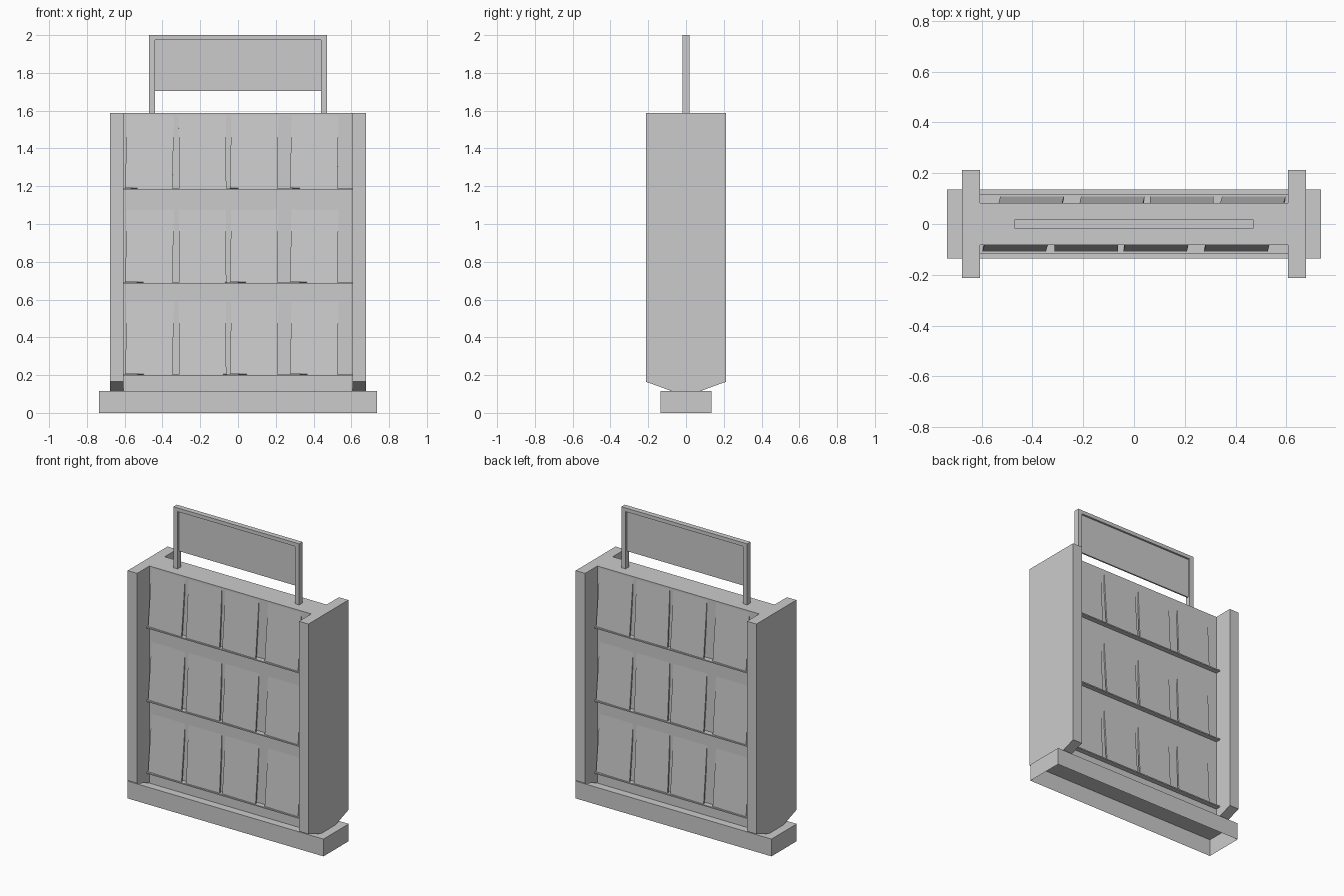
import bpy, bmesh, math
from mathutils import Matrix, Vector

if "Cube" in bpy.data.objects:
    bpy.data.objects.remove(bpy.data.objects["Cube"])

def finish(name, bm):
    bmesh.ops.recalc_face_normals(bm, faces=bm.faces)
    me = bpy.data.meshes.new(name)
    bm.to_mesh(me)
    bm.free()
    ob = bpy.data.objects.new(name, me)
    bpy.context.collection.objects.link(ob)
    return ob

def box(name, x, y, z, open_bottom=False):
    """Box from (min, max) pairs."""
    bm = bmesh.new()
    bmesh.ops.create_cube(bm, size=1)
    for v in bm.verts:
        v.co = Vector([p[0] if c < 0 else p[1] for c, p in zip(v.co, (x, y, z))])
    ob = finish(name, bm)
    if open_bottom:
        bm = bmesh.new()
        bm.from_mesh(ob.data)
        low = [f for f in bm.faces if f.normal.z < -0.9]
        bmesh.ops.delete(bm, geom=low, context='FACES')
        bm.to_mesh(ob.data)
        bm.free()
    return ob

def prism(name, profile, x0, x1):
    """Extrude a (y, z) profile along x."""
    bm = bmesh.new()
    f = bm.faces.new([bm.verts.new((x0, y, z)) for y, z in profile])
    r = bmesh.ops.extrude_face_region(bm, geom=[f])
    bmesh.ops.translate(bm, vec=(x1 - x0, 0, 0),
                        verts=[g for g in r['geom'] if isinstance(g, bmesh.types.BMVert)])
    return finish(name, bm)

# Hollow plinth and central core
box("base", (-0.735, 0.735), (-0.135, 0.135), (0, 0.117), open_bottom=True)
box("core_panel", (-0.606, 0.606), (-0.082, 0.082), (0.117, 1.587))

# Side panels with a tapered foot
side = [(-0.08, 0.117), (0.08, 0.117), (0.213, 0.165),
        (0.213, 1.587), (-0.213, 1.587), (-0.213, 0.165)]
for label, s in (("left", -1), ("right", 1)):
    prism(label + "_side_panel", side, s * 0.606, s * 0.677)
    # Sign posts
    box(label + "_sign_post", sorted((s * 0.44, s * 0.471)), (-0.018, 0.018), (1.587, 2.0))

# Header sign
box("sign_top_bar", (-0.44, 0.44), (-0.018, 0.018), (1.975, 2.0))
box("sign_board", (-0.44, 0.44), (-0.005, 0.005), (1.703, 1.975))

# Ledges and leaning magazines on both faces
mags = [(-0.472, 1.2), (-0.187, -0.3), (0.083, 0.9), (0.401, 1.0)]
W, H, T = 0.25, 0.388, 0.01
for face, turn in (("front", 0), ("back", math.pi)):
    spin = Matrix.Rotation(turn, 4, 'Z')
    for tier, z in enumerate((0.203, 0.69, 1.187), 1):
        ledge = box(f"{face}_ledge_{tier}", (-0.606, 0.606), (-0.116, -0.082), (z - 0.008, z))
        ledge.data.transform(spin)
        for i, (x, roll) in enumerate(mags, 1):
            m = box(f"{face}_magazine_{tier}_{i}", (-W / 2, W / 2), (0, T), (0, H))
            m.data.transform(spin @ Matrix.Translation((x, -0.109, z + 0.001))
                             @ Matrix.Rotation(math.radians(-4), 4, 'X')
                             @ Matrix.Rotation(math.radians(roll), 4, 'Y'))
